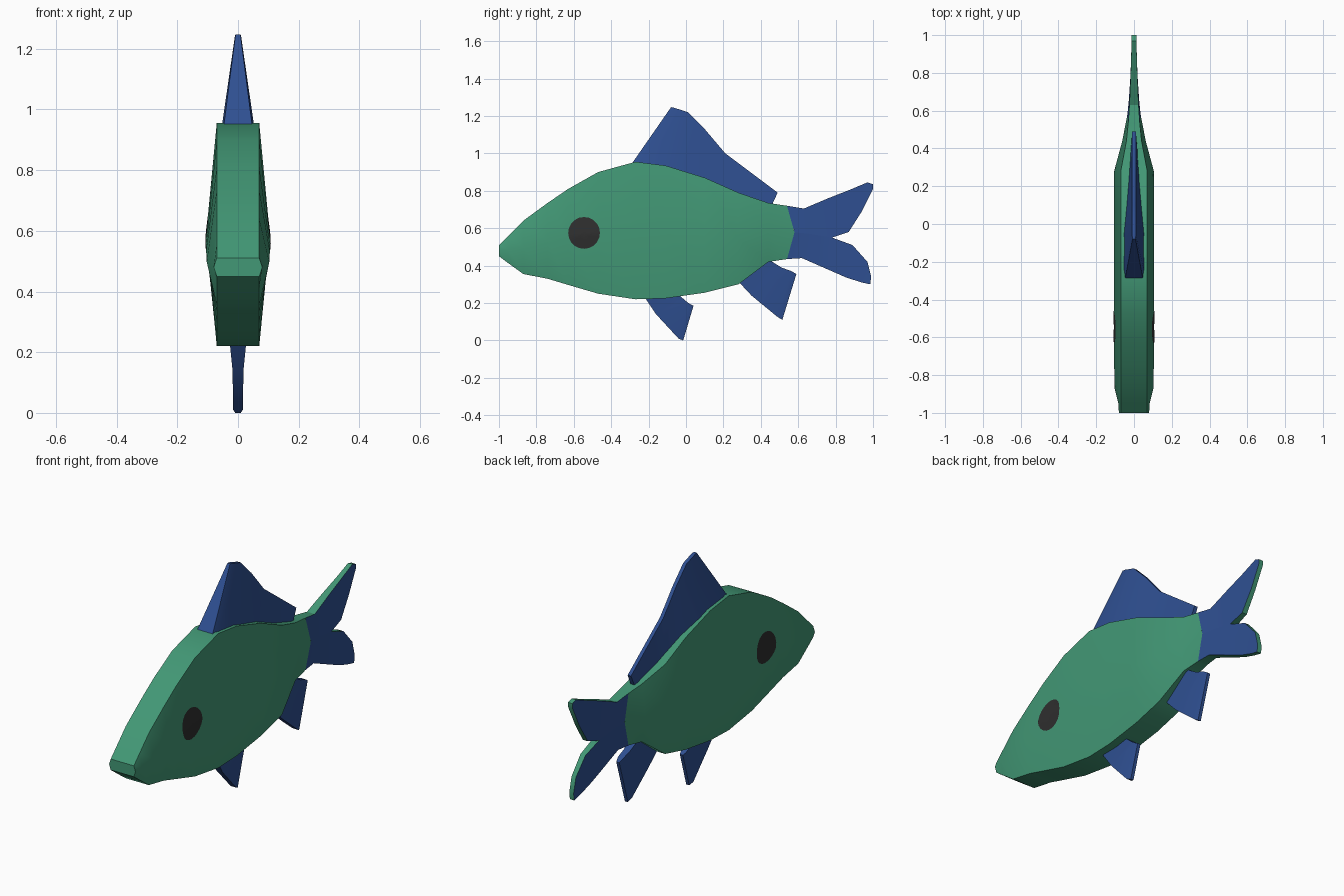
import bpy, bmesh, math
from mathutils import Vector
from mathutils.bvhtree import BVHTree

if "Cube" in bpy.data.objects:
    bpy.data.objects.remove(bpy.data.objects["Cube"])


def material(name, rgb):
    m = bpy.data.materials.new(name)
    m.diffuse_color = (*rgb, 1)
    m.use_nodes = True
    m.node_tree.nodes["Principled BSDF"].inputs["Base Color"].default_value = m.diffuse_color
    return m


GREEN = material("scale green", (0.055, 0.315, 0.18))
BLUE = material("fin blue", (0.028, 0.079, 0.285))
BLACK = material("eye black", (0.028, 0.028, 0.028))


def loft(name, rings, mats, rule=None):
    """Skin closed rings of equal length, cap both ends, colour faces by rule."""
    bm = bmesh.new()
    rows = [[bm.verts.new(p) for p in r] for r in rings]
    for a, b in zip(rows, rows[1:]):
        for i in range(len(a)):
            j = (i + 1) % len(a)
            bm.faces.new((a[i], a[j], b[j], b[i]))
    bm.faces.new(rows[0])
    bm.faces.new(rows[-1])
    bmesh.ops.recalc_face_normals(bm, faces=bm.faces)
    if rule:
        for f in bm.faces:
            f.normal_update()
            f.material_index = rule(f)
    return finish(name, bm, mats)


def finish(name, bm, mats):
    me = bpy.data.meshes.new(name)
    bm.to_mesh(me)
    bm.free()
    for m in mats:
        me.materials.append(m)
    me.shade_smooth()
    me.set_sharp_from_angle(angle=math.radians(30))
    ob = bpy.data.objects.new(name, me)
    bpy.context.collection.objects.link(ob)
    return ob


def blade(name, columns, mats=(BLUE,), rule=None):
    """Thin fin: each column joins two (y, z, half thickness) points."""
    rings = [[(w0, y0, z0), (w1, y1, z1), (-w1, y1, z1), (-w0, y0, z0)]
             for (y0, z0, w0), (y1, z1, w1) in columns]
    return loft(name, rings, mats, rule)


# Body: y, top, bottom, half width at middle, half width at rim
stations = [
    (-1.00, .51, .45, .080, .070), (-.95, .56, .413, .083, .070),
    (-.87, .64, .355, .103, .070), (-.74, .735, .33, .105, .070),
    (-.63, .81, .297, .105, .070), (-.47, .90, .25, .105, .070),
    (-.27, .955, .22, .105, .070), (-.11, .935, .225, .105, .070),
    (.10, .87, .255, .105, .070), (.28, .79, .30, .105, .070),
    (.44, .735, .42, .062, .040), (.54, .72, .435, .035, .030)]
rings = []
for y, top, bot, wm, wr in stations:
    mid = (top + bot) / 2
    ym = .58 if y == .54 else y
    rings.append([(wr, y, top), (wm, ym, mid), (wr, y, bot),
                  (-wr, y, bot), (-wm, ym, mid), (-wr, y, top)])
body = loft("body", rings, [GREEN])

# Tail fin lobes: blue sides, green rim
side_rule = lambda f: 0 if abs(f.normal.x) > .6 else 1
upper = [((.58, .578, .035), (.54, .72, .030)), ((.66, .57, .027), (.63, .705, .024)),
         ((.78, .55, .019), (.76, .76, .019)), ((.87, .58, .015), (.87, .803, .015)),
         ((.94, .69, .013), (.97, .845, .013)), ((1.0, .81, .013), (1.0, .835, .013))]
lower = [((.58, .578, .035), (.54, .435, .030)), ((.66, .57, .027), (.62, .44, .024)),
         ((.78, .55, .019), (.78, .37, .019)), ((.89, .51, .015), (.86, .335, .015)),
         ((.97, .42, .013), (.94, .31, .013)), ((.99, .34, .013), (.985, .30, .013))]
blade("tail_upper_lobe", upper, (BLUE, GREEN), side_rule)
blade("tail_lower_lobe", lower, (BLUE, GREEN), side_rule)

# Dorsal fin: wide root tapering to a thin edge
blade("dorsal_fin", [
    ((-.285, .952, .046), (-.08, 1.247, .008)), ((-.25, .94, .054), (-.06, 1.243, .010)),
    ((-.05, .90, .054), (.01, 1.22, .010)), ((.10, .85, .040), (.10, 1.13, .010)),
    ((.24, .79, .028), (.21, 1.00, .010)), ((.36, .74, .020), (.35, .895, .010)),
    ((.46, .725, .012), (.49, .79, .010))])

# Belly fins with a chamfered trailing edge
blade("pelvic_fin", [
    ((-.22, .23, .027), (-.04, .245, .027)), ((-.16, .14, .018), (0, .21, .018)),
    ((-.04, .01, .016), (.02, .195, .016)), ((-.015, 0, .009), (.04, .185, .009))])
blade("anal_fin", [
    ((.28, .315, .027), (.43, .44, .027)), ((.35, .24, .019), (.51, .39, .019)),
    ((.49, .125, .016), (.565, .37, .016)), ((.515, .11, .009), (.59, .355, .009))])

# Eyes: thin discs draped on the body sides
bm = bmesh.new()
bm.from_mesh(body.data)
tree = BVHTree.FromBMesh(bm)
bm.free()
for side, name in ((1, "right_eye"), (-1, "left_eye")):
    bm = bmesh.new()

    def on_skin(r, a):
        p = Vector((side, -.545 + r * math.cos(a), .575 + r * math.sin(a)))
        hit = tree.ray_cast(p, Vector((-side, 0, 0)))[0]
        return bm.verts.new((hit.x + side * .003, p.y, p.z))

    n = 20
    centre = on_skin(0, 0)
    loops = [[on_skin(r, 2 * math.pi * i / n) for i in range(n)]
             for r in (.03, .058, .085)]
    for i in range(n):
        j = (i + 1) % n
        faces = [(centre, loops[0][i], loops[0][j])]
        faces += [(a[i], b[i], b[j], a[j]) for a, b in zip(loops, loops[1:])]
        for f in faces:
            bm.faces.new(f if side > 0 else f[::-1])
    finish(name, bm, [BLACK])
